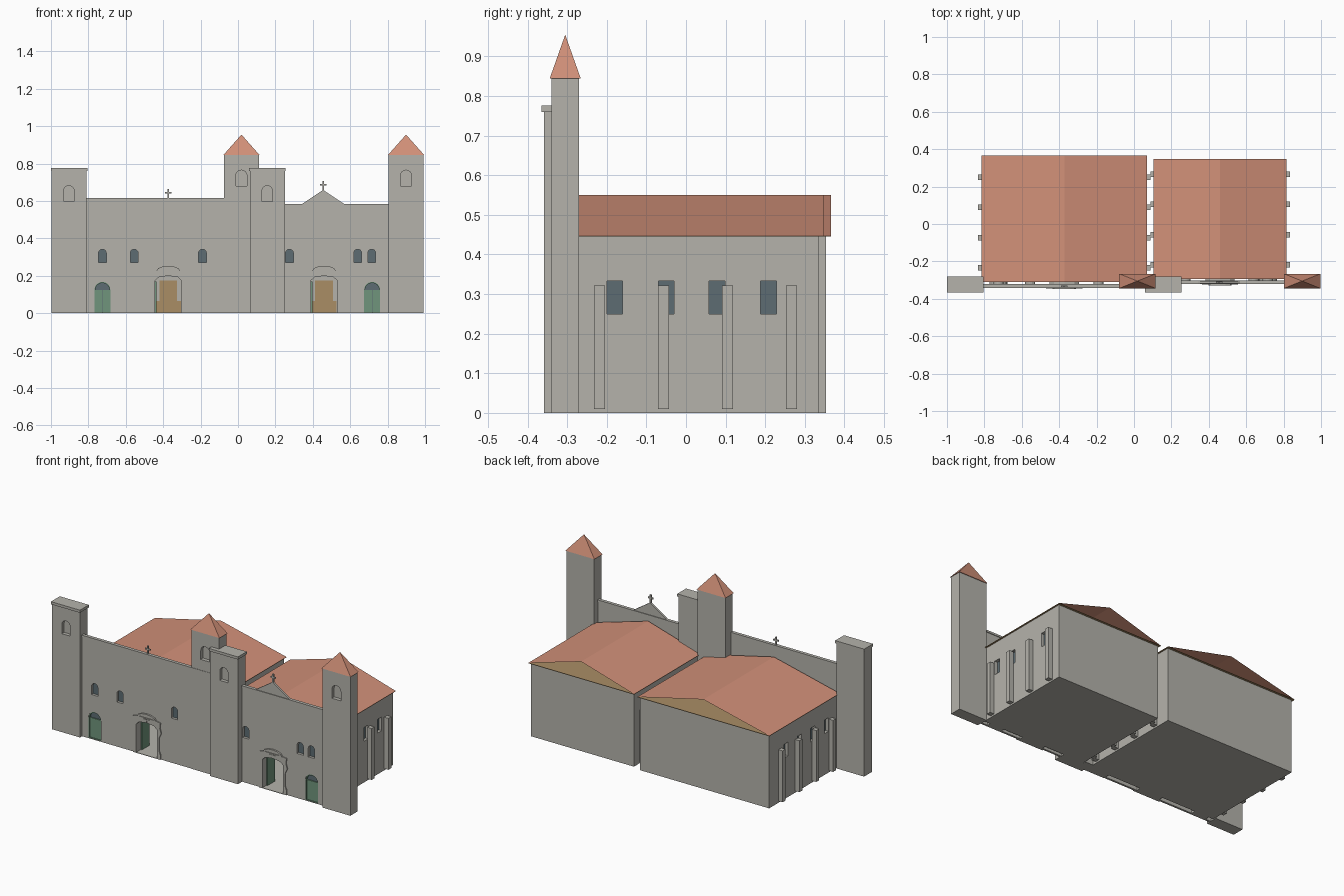
import bpy, bmesh
from math import sin, cos, pi
from mathutils import Matrix

if "Cube" in bpy.data.objects:
    bpy.data.objects.remove(bpy.data.objects["Cube"], do_unlink=True)


def material(name, rgb):
    m = bpy.data.materials.new(name)
    m.use_nodes = True
    m.diffuse_color = (*rgb, 1)
    m.node_tree.nodes["Principled BSDF"].inputs["Base Color"].default_value = (*rgb, 1)
    return m


STONE = material("grey stone", (0.46, 0.45, 0.41))
TILE = material("terracotta tile", (0.64, 0.28, 0.19))
WOOD = material("tan wood", (0.40, 0.27, 0.13))
GREEN = material("green paint", (0.16, 0.30, 0.20))
GLASS = material("dark glass", (0.11, 0.15, 0.17))


def finish(name, me, mat):
    me.materials.clear()
    me.materials.append(mat)
    me.shade_flat()
    ob = bpy.data.objects.new(name, me)
    bpy.context.collection.objects.link(ob)
    return ob


def mesh(name, verts, faces, mat):
    me = bpy.data.meshes.new(name)
    me.from_pydata(verts, [], faces)
    return finish(name, me, mat)


def box(name, x0, x1, y0, y1, z0, z1, mat=STONE):
    me = bpy.data.meshes.new(name)
    bm = bmesh.new()
    bmesh.ops.create_cube(bm, size=1)
    for v in bm.verts:
        v.co.x = x1 if v.co.x > 0 else x0
        v.co.y = y1 if v.co.y > 0 else y0
        v.co.z = z1 if v.co.z > 0 else z0
    bm.to_mesh(me)
    bm.free()
    return finish(name, me, mat)


def prism(name, loops, a, b, mat=STONE, axis="y"):
    """Extrude a filled outline (later loops are holes) from a to b along an axis."""
    cu = bpy.data.curves.new(name, "CURVE")
    cu.dimensions, cu.fill_mode, cu.extrude = "2D", "BOTH", (b - a) / 2
    for loop in loops:
        sp = cu.splines.new("POLY")
        sp.points.add(len(loop) - 1)
        for p, (u, v) in zip(sp.points, loop):
            p.co = (u, v, 0, 1)
        sp.use_cyclic_u = True
        sp.use_smooth = False
    tmp = bpy.data.objects.new("tmp", cu)
    bpy.context.collection.objects.link(tmp)
    dg = bpy.context.evaluated_depsgraph_get()
    dg.update()
    me = bpy.data.meshes.new_from_object(tmp.evaluated_get(dg))
    bpy.data.objects.remove(tmp, do_unlink=True)
    mid = (a + b) / 2
    if axis == "y":
        me.transform(Matrix.Translation((0, mid, 0)) @ Matrix.Rotation(pi / 2, 4, "X"))
    else:
        turn = Matrix(((0, 0, 1, mid), (1, 0, 0, 0), (0, 1, 0, 0), (0, 0, 0, 1)))
        me.transform(turn)
    bm = bmesh.new()
    bm.from_mesh(me)
    bmesh.ops.remove_doubles(bm, verts=bm.verts, dist=1e-5)
    bmesh.ops.recalc_face_normals(bm, faces=bm.faces)
    bm.to_mesh(me)
    bm.free()
    me.name = name
    return finish(name, me, mat)


def rect(u0, u1, v0, v1):
    return [(u0, v0), (u1, v0), (u1, v1), (u0, v1)]


def arch(c, z0, w, top, n=8):
    r = w / 2
    return [(c - r, z0), (c + r, z0)] + [
        (c + r * cos(pi * i / n), top - r + r * sin(pi * i / n)) for i in range(n + 1)]


def mirrored(c, half):
    """Closed outline from its right half, listed from the bottom to the centre top."""
    return [(c + u, v) for u, v in half] + [(c - u, v) for u, v in reversed(half) if u > 0]


def cross(name, c, y, z, h, arm, t):
    box(name + "_post", c - t, c + t, y - t, y + t, z, z + h)
    box(name + "_arm", c - arm, c + arm, y - t, y + t, z + h * .6 - t, z + h * .6 + t)


OPENING = [(.07, .003), (.07, .175), (.05, .193), (0, .2)]
SURROUND = [(.092, 0), (.092, .03), (.083, .05), (.083, .13), (.097, .16), (.088, .19),
            (.092, .222), (.062, .227), (.055, .24), (.03, .25), (0, .253)]


def church(tag, cx, hw, y0, y1, yc, yf, fx0, fx1, top, windows, door, gable):
    wall, eave = .025, .445
    opening = mirrored(cx, OPENING)
    # Hollow nave
    prism(tag + "_nave_front", [rect(cx - hw, cx + hw, 0, eave), opening], y0, y0 + wall)
    box(tag + "_nave_back", cx - hw, cx + hw, y1 - wall, y1, 0, eave)
    box(tag + "_floor", cx - hw, cx + hw, y0, y1, 0, .003)
    lights = [yc - .01 + d for d in (-.194, -.064, .064, .194)]
    for s, side in ((1, "left"), (-1, "right")):
        a, b = sorted((cx + s * hw, cx + s * (hw - wall)))
        prism(f"{tag}_{side}_wall", [rect(y0, y1, 0, eave)] +
              [rect(y - .02, y + .02, .25, .333) for y in lights], a, b, axis="x")
        a, b = sorted((cx + s * (hw - wall), cx + s * (hw - wall + .006)))
        for y in lights:
            box(f"{tag}_{side}_window", a, b, y - .02, y + .02, .25, .333, GLASS)
        a, b = sorted((cx + s * hw, cx + s * (hw + .028)))
        for d in (-.242, -.081, .081, .242):
            box(f"{tag}_{side}_buttress", a, b, yc + d - .014, yc + d + .014, .01, .322)
        # Open portal door leaf
        a, b = sorted((cx - s * .07, cx - s * .062)) if s > 0 else (cx + .071, cx + .079)
        box(f"{tag}_{side}_door_leaf", a, b, y0, y0 + .07, .003, .17, GREEN)
    # Stepped wooden altar screen on the far wall
    prism(tag + "_altar_screen", [mirrored(cx, [(.0675, .003), (.0675, .065), (.0475, .065),
          (.0475, .175), (0, .175)])], y1 - wall - .008, y1 - wall, WOOD)
    # Open-gabled roof over a wooden ceiling
    e, r0, r1 = hw + .01, y0 - .01, y1 + .013
    box(tag + "_ceiling", cx - e, cx + e, r0, r1, eave, eave + .002, WOOD)
    mesh(tag + "_roof", [(cx + dx, y, z) for y in (r0, r1) for dx, z in
         ((-e, eave + .002), (0, .55), (e, eave + .002))], [(0, 1, 4, 3), (1, 2, 5, 4)], TILE)
    # Facade with pierced openings
    outline = [(fx0, 0), (fx1, 0), (fx1, top)]
    if gable:
        outline += [(cx + .12, top), (cx - .005, top + .083), (cx - .13, top)]
    outline += [(fx0, top)]
    holes = [arch(x, .27, .042, .342) for x in windows]
    prism(tag + "_facade", [outline, opening, arch(door, .003, .085, .168)] + holes,
          yf, yf + .012)
    box(tag + "_coping", fx0, fx1, yf - .004, yf + .016, top - .004, top + .008)
    # Deep window and portal reveals reaching back to the nave
    for x, hole in zip(windows, holes):
        prism(tag + "_window_reveal", [arch(x, .264, .054, .348), hole], yf + .012, y0)
        prism(tag + "_window_pane", [hole], yf + .016, yf + .021, GLASS)
    prism(tag + "_portal_reveal", [mirrored(cx, [(.078, 0), (.078, .18), (.054, .201),
          (0, .208)]), opening], yf + .012, y0)
    prism(tag + "_portal_surround", [mirrored(cx, SURROUND), opening], yf - .006, yf)
    prism(tag + "_portal_hood", [mirrored(cx, [(.062, .227), (.055, .24), (.03, .25), (0, .253)]),
          mirrored(cx, [(.05, .23), (.045, .235), (.028, .242), (0, .245)])], yf - .01, yf - .006)
    cross(tag + "_portal_cross", cx, yf - .006, .203, .025, .02, .003)
    # Side door: two leaves under a fanlight
    prism(tag + "_fanlight", [arch(door, .003, .085, .168)], yf + .014, yf + .018, GLASS)
    prism(tag + "_side_door_frame", [arch(door, .003, .085, .168), arch(door, .006, .077, .162)],
          yf + .003, yf + .014, GREEN)
    for s in (-1, 1):
        a, b = sorted((door + s * .001, door + s * .0385))
        box(tag + "_side_door_leaf", a, b, yf + .008, yf + .014, .003, .125, GREEN)
    prism(tag + "_side_door_reveal", [arch(door, 0, .097, .174), arch(door, .003, .085, .168)],
          yf + .012, y0)
    # Rooftop cross
    zc = top + (.08 if gable else .006)
    cross(tag + "_cross", cx - (.005 if gable else 0), yf + .006, zc, .05, .017, .004)


def tower(tag, x0, x1, y0, y1, h, c, niche_z, niche_w):
    """Solid shaft with an arched blind niche in its front."""
    prism(tag + "_front", [rect(x0, x1, 0, h), arch(c, niche_z, niche_w, niche_z + .085)],
          y0, y0 + .022)
    box(tag + "_shaft", x0, x1, y0 + .022, y1, 0, h)


church("west", -.3725, .4325, -.30, .353, .008, -.338, -.82, .065, .607,
       (-.725, -.555, -.19), -.725, False)
church("east", .46, .345, -.285, .335, .024, -.318, .25, .81, .576,
       (.275, .64, .715), .717, True)

# Flat-capped bell towers
for tag, x in (("west_bell_tower", -1), ("east_bell_tower", .06)):
    tower(tag, x + .004, x + .19, -.358, -.285, .76, x + .096, .597, .055)
    box(tag + "_cap", x, x + .195, -.365, -.28, .76, .776)

# Spired towers
for tag, x in (("west_spire_tower", -.078), ("east_spire_tower", .802)):
    tower(tag, x + .003, x + .19, -.34, -.27, .845, x + .096, .68, .06)
    a, b, c, d = x - .001, x + .194, -.344, -.266
    mesh(tag + "_spire", [(a, c, .845), (b, c, .845), (b, d, .845), (a, d, .845),
         ((a + b) / 2, (c + d) / 2, .955)],
         [(0, 1, 4), (1, 2, 4), (2, 3, 4), (3, 0, 4), (3, 2, 1, 0)], TILE)
